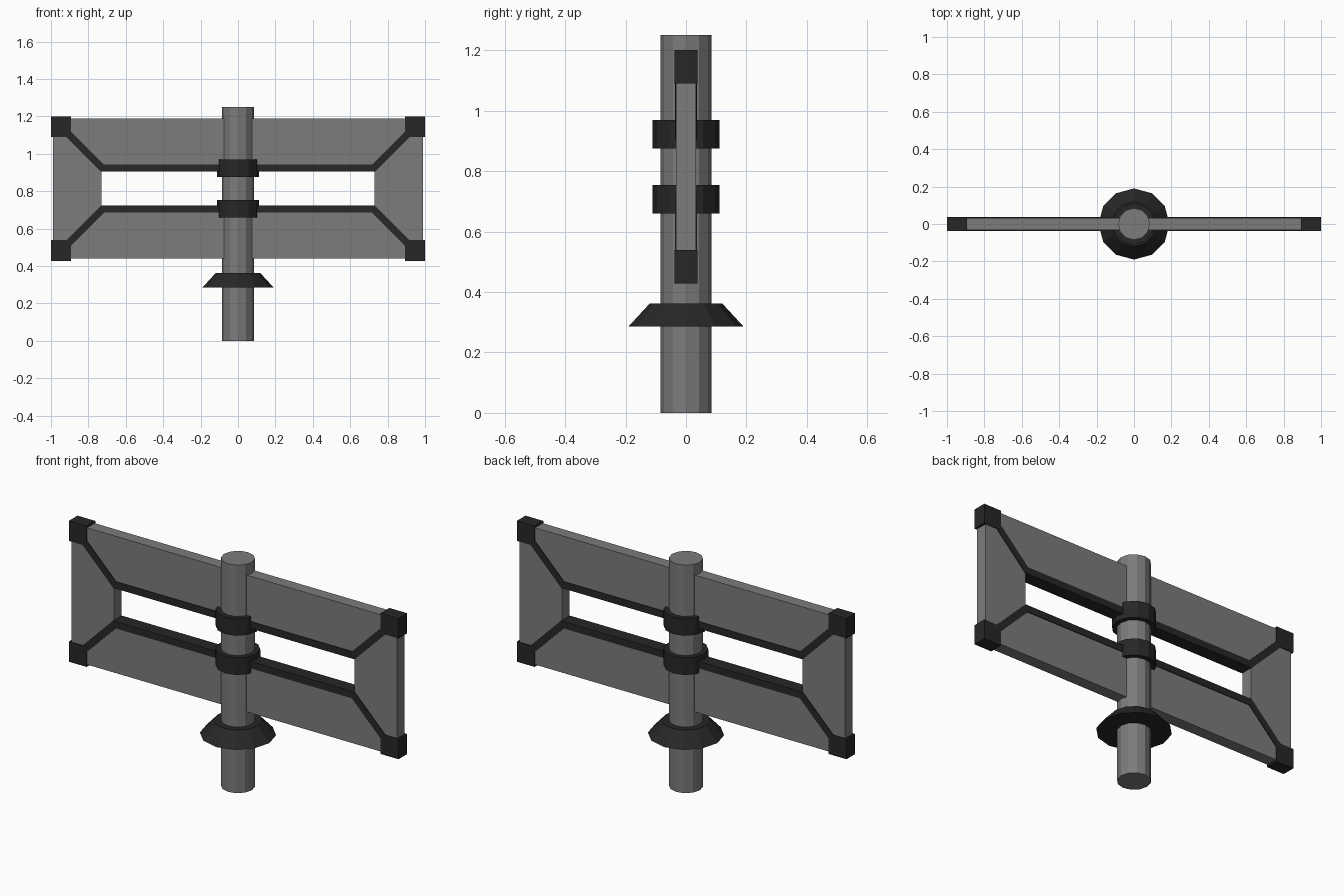
import bpy, bmesh, math
from mathutils import Vector

if "Cube" in bpy.data.objects:
    bpy.data.objects.remove(bpy.data.objects["Cube"])


def material(name, v):
    m = bpy.data.materials.new(name)
    m.diffuse_color = (v, v, v, 1)
    m.use_nodes = True
    m.node_tree.nodes["Principled BSDF"].inputs["Base Color"].default_value = m.diffuse_color
    return m


GREY = material("mid_grey", 0.2)
DARK = material("dark_metal", 0.02)


def finish(name, bm, mat):
    bmesh.ops.recalc_face_normals(bm, faces=bm.faces)
    me = bpy.data.meshes.new(name)
    bm.to_mesh(me)
    bm.free()
    me.materials.append(mat)
    ob = bpy.data.objects.new(name, me)
    bpy.context.collection.objects.link(ob)
    return ob


def drum(name, r_low, r_top, z0, z1, mat):
    # 12-sided upright cylinder or cone section
    bm = bmesh.new()
    bmesh.ops.create_cone(bm, cap_ends=True, segments=12, radius1=r_low,
                          radius2=r_top, depth=z1 - z0)
    bmesh.ops.translate(bm, verts=bm.verts, vec=(0, 0, (z0 + z1) / 2))
    return finish(name, bm, mat)


def box(name, x0, x1, y, z0, z1, mat):
    bm = bmesh.new()
    bmesh.ops.create_cube(bm, size=1)
    for v in bm.verts:
        v.co = Vector(((x0 + x1) / 2 + v.co.x * (x1 - x0), v.co.y * 2 * y,
                       (z0 + z1) / 2 + v.co.z * (z1 - z0)))
    return finish(name, bm, mat)


def bridge_strip(name, loops, mat, closed):
    # Sweep matching four-point sections into one solid
    bm = bmesh.new()
    rings = [[bm.verts.new(p) for p in loop] for loop in loops]
    n = len(rings)
    for i in range(n if closed else n - 1):
        a, b = rings[i], rings[(i + 1) % n]
        for k in range(4):
            j = (k + 1) % 4
            bm.faces.new((a[k], a[j], b[j], b[k]))
    if not closed:
        bm.faces.new(rings[0])
        bm.faces.new(rings[-1])
    return finish(name, bm, mat)


MID = 0.8145  # height of the frame's centre line

# Central post, skirt flange and clamp collars
drum("post", 0.085, 0.085, 0, 1.25, GREY)
drum("skirt_flange", 0.19, 0.12, 0.286, 0.362, DARK)
for label, z in (("lower", 0.707), ("upper", 0.922)):
    drum(label + "_collar", 0.111, 0.111, z - 0.047, z + 0.047, DARK)

# Rectangular panel with a long central slot
sections = []
for sx, sz in ((-1, -1), (1, -1), (1, 1), (-1, 1)):
    outer = (sx * 0.988, MID + sz * 0.375)
    inner = (sx * 0.73, MID + sz * 0.1)
    sections.append([(outer[0], -0.033, outer[1]), (outer[0], 0.033, outer[1]),
                     (inner[0], 0.033, inner[1]), (inner[0], -0.033, inner[1])])
bridge_strip("slotted_panel", sections, GREY, True)

# Slot trims with diagonal ends, and corner blocks
h, w = 0.019, 0.037
miter = h * math.tan(math.radians(22.5))
for label, sz in (("lower", -1), ("upper", 1)):
    path = []
    for x, z, dx, dz in ((-0.945, 0.33, h * 0.707, h * 0.707),
                         (-0.724, 0.109, miter, h),
                         (0.724, 0.109, -miter, h),
                         (0.945, 0.33, -h * 0.707, h * 0.707)):
        a = (x + dx, MID + sz * (z + dz))
        b = (x - dx, MID + sz * (z - dz))
        path.append([(a[0], -w, a[1]), (a[0], w, a[1]),
                     (b[0], w, b[1]), (b[0], -w, b[1])])
    bridge_strip(label + "_trim", path, DARK, False)
    for side, sx in (("left", -1), ("right", 1)):
        zs = sorted((MID + sz * 0.276, MID + sz * 0.386))
        xs = sorted((sx * 0.892, sx * 1.0))
        box(f"{label}_{side}_corner_block", *xs, 0.0375, *zs, DARK)
